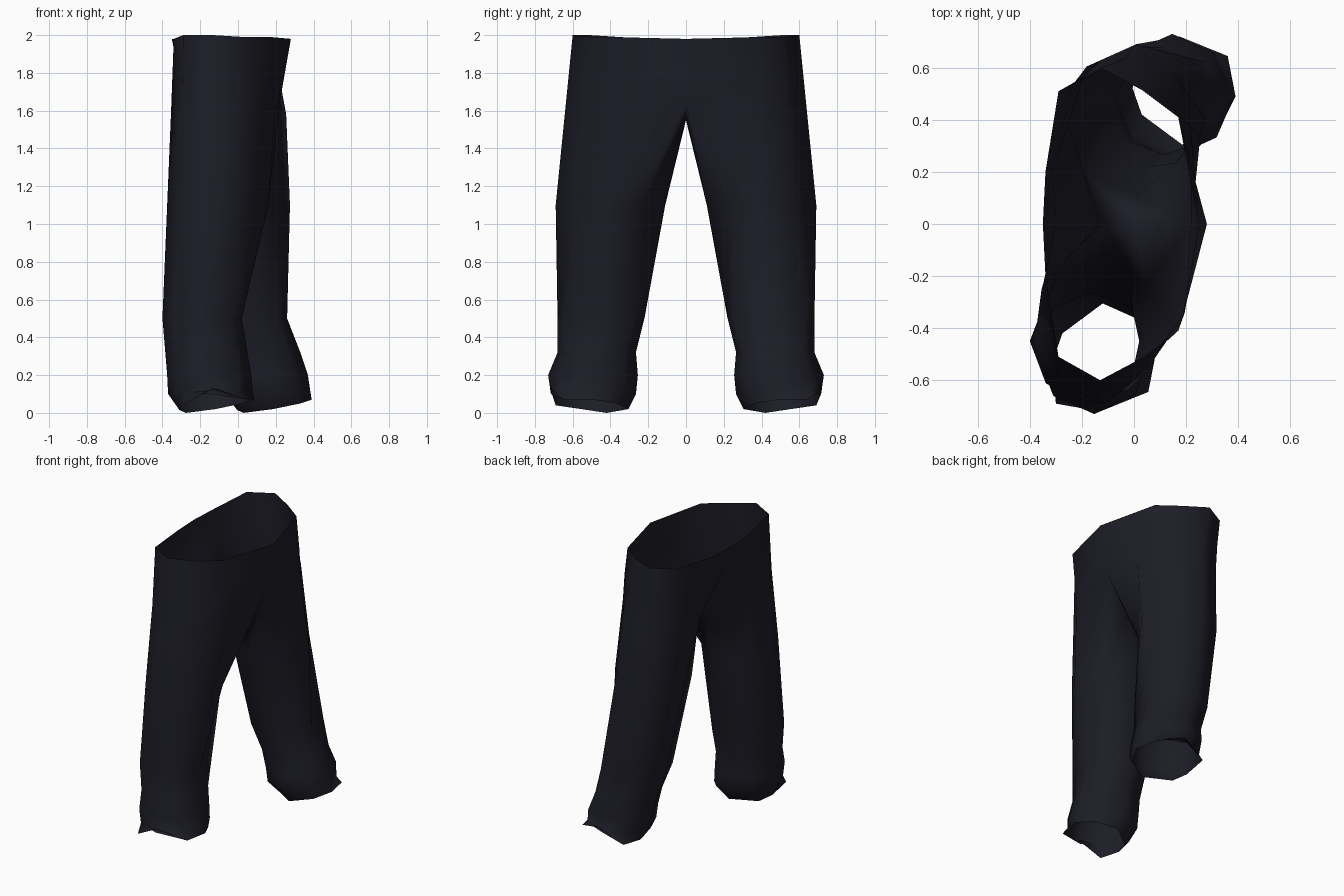
import bpy
import bmesh
import math
from mathutils import Vector

old = bpy.data.objects.get("Cube")
if old:
    bpy.data.objects.remove(old, do_unlink=True)

# Dark cloth
cloth = bpy.data.materials.new("dark navy cloth")
cloth.use_nodes = True
colour = (0.012, 0.012, 0.02, 1)
cloth.diffuse_color = colour
shader = next(n for n in cloth.node_tree.nodes if n.type == "BSDF_PRINCIPLED")
shader.inputs["Base Color"].default_value = colour
shader.inputs["Roughness"].default_value = 0.9

SIDES = 8
BACK_CORNERS = (3, 5)

# Half waistband, from the centre seam round the outer hip to the other seam
waist = [(-.34, .2, 1.98), (-.29, .51, 2), (-.13, .6, 2), (.03, .515, 1.99),
         (.17, .41, 1.99), (.28, 0, 1.98), None, (-.35, 0, 1.98)]
# Top of the thigh, whose inner points lie on the crotch seam
crotch = [(-.355, .25, 1.58), (-.295, .535, 1.6), (-.09, .64, 1.6), (.06, .53, 1.6),
          (.195, .34, 1.58), (.22, 0, 1.64), (.01, 0, 1.55), (-.13, 0, 1.63)]
# Uneven trouser hem
hem = [(-.31, .52, .015), (-.3, .69, .04), (-.13, .72, .13), (.055, .645, .07),
       (.085, .49, .07), (.025, .37, .05), (-.12, .305, .02), (-.275, .42, 0)]
# Leg sections: height, x range, y range, back fullness, stride of the rear leg
sections = [(1.1, -.375, .16, .11, .69, .57, .115), (.5, -.4, .02, .22, .68, .81, .24),
            (.32, -.385, .05, .265, .68, .73, .28), (.2, -.375, .07, .255, .73, .7, .3),
            (.1, -.37, .08, .265, .715, .7, .305)]


def leg_ring(z, x_min, x_max, y_in, y_out, fullness):
    """Eight-sided section starting at -x and turning towards the outside."""
    points = []
    for k in range(SIDES):
        a = math.tau * k / SIDES
        r = fullness * math.sqrt(2) if k in BACK_CORNERS else 1
        points.append(((x_min + x_max) / 2 - r * (x_max - x_min) / 2 * math.cos(a),
                       (y_in + y_out) / 2 + r * (y_out - y_in) / 2 * math.sin(a), z))
    return points


def hip_ring():
    """Ring halfway between waist and crotch, fuller along the front seam."""
    ring = [a and Vector(a).lerp(Vector(b), .5) for a, b in zip(waist, crotch)]
    ring[7].x -= .06
    return ring


def add_leg(bm, side, stride_scale):
    rings = [(waist, 0), (hip_ring(), .035), (crotch, .06)]
    rings += [(leg_ring(*s[:-1]), s[-1]) for s in sections]
    rings.append((hem, .305))
    rows = []
    for points, stride in rings:
        row = []
        for p in points:
            # Points on the centre seam stay put
            shift = stride * stride_scale if p and p[1] > 0 else 0
            row.append(p and bm.verts.new((p[0] + shift, p[1] * side, p[2])))
        rows.append(row)
    for upper, lower in zip(rows, rows[1:]):
        for k in range(SIDES):
            n = (k + 1) % SIDES
            quad = [upper[k], upper[n], lower[n], lower[k]]
            if None not in quad:
                bm.faces.new(quad if side > 0 else quad[::-1])


# Trousers: front leg forward, rear leg striding back, joined on the seam
bm = bmesh.new()
add_leg(bm, -1, 0)
add_leg(bm, 1, 1)
bmesh.ops.remove_doubles(bm, verts=bm.verts[:], dist=.0005)
for face in bm.faces:
    face.smooth = True
mesh = bpy.data.meshes.new("trousers")
bm.to_mesh(mesh)
bm.free()
mesh.materials.append(cloth)
trousers = bpy.data.objects.new("trousers", mesh)
bpy.context.collection.objects.link(trousers)
